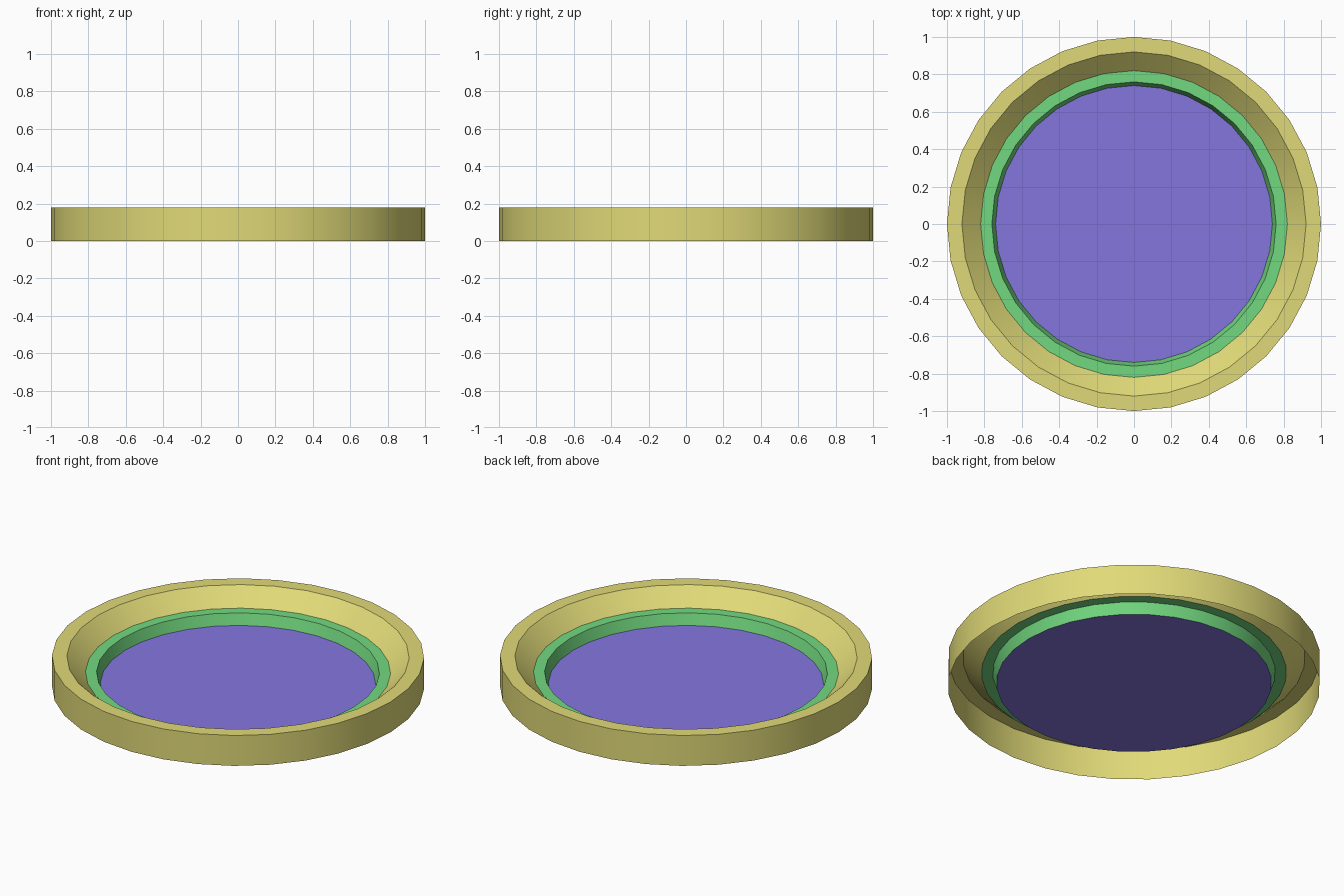
import bpy
import bmesh
import math

SIDES = 32

cube = bpy.data.objects.get("Cube")
if cube:
    bpy.data.objects.remove(cube, do_unlink=True)


def make_material(name, srgb):
    colour = [((c + 0.055) / 1.055) ** 2.4 for c in srgb] + [1.0]
    mat = bpy.data.materials.new(name)
    mat.use_nodes = True
    mat.diffuse_color = colour
    mat.node_tree.nodes["Principled BSDF"].inputs["Base Color"].default_value = colour
    return mat


def add_object(name, bm, mat):
    mesh = bpy.data.meshes.new(name)
    bm.to_mesh(mesh)
    bm.free()
    mesh.materials.append(mat)
    obj = bpy.data.objects.new(name, mesh)
    bpy.context.collection.objects.link(obj)
    bpy.ops.object.select_all(action="DESELECT")
    obj.select_set(True)
    bpy.context.view_layer.objects.active = obj
    bpy.ops.object.shade_smooth_by_angle(angle=math.radians(35))
    return obj


def lathe(name, profile, mat):
    """Sweep an open (radius, z) profile, listed outside to inside, into a thin shell."""
    bm = bmesh.new()
    rings = []
    for radius, z in profile:
        angles = [math.tau * i / SIDES for i in range(SIDES)]
        rings.append([bm.verts.new((radius * math.cos(a), radius * math.sin(a), z))
                      for a in angles])
    for outer, inner in zip(rings, rings[1:]):
        for i in range(SIDES):
            j = (i + 1) % SIDES
            bm.faces.new((outer[i], outer[j], inner[j], inner[i]))
    return add_object(name, bm, mat)


yellow = make_material("soft yellow", (0.88, 0.855, 0.47))
green = make_material("leaf green", (0.45, 0.85, 0.50))
purple = make_material("violet", (0.52, 0.465, 0.875))

# Outer wall, flat rim and inner slope, open underneath
lathe("outer_rim", [(1.0, 0.0), (1.0, 0.18), (0.92, 0.18), (0.82, 0.087)], yellow)

# Flat ledge and the steep wall down to the centre
lathe("inner_ring", [(0.82, 0.087), (0.76, 0.087), (0.74, 0.022)], green)

# Centre disc
disc = bmesh.new()
bmesh.ops.create_circle(disc, cap_ends=True, segments=SIDES, radius=0.74)
bmesh.ops.translate(disc, verts=disc.verts, vec=(0, 0, 0.022))
for face in disc.faces:
    face.normal_update()
    if face.normal.z < 0:
        face.normal_flip()
add_object("centre_disc", disc, purple)
